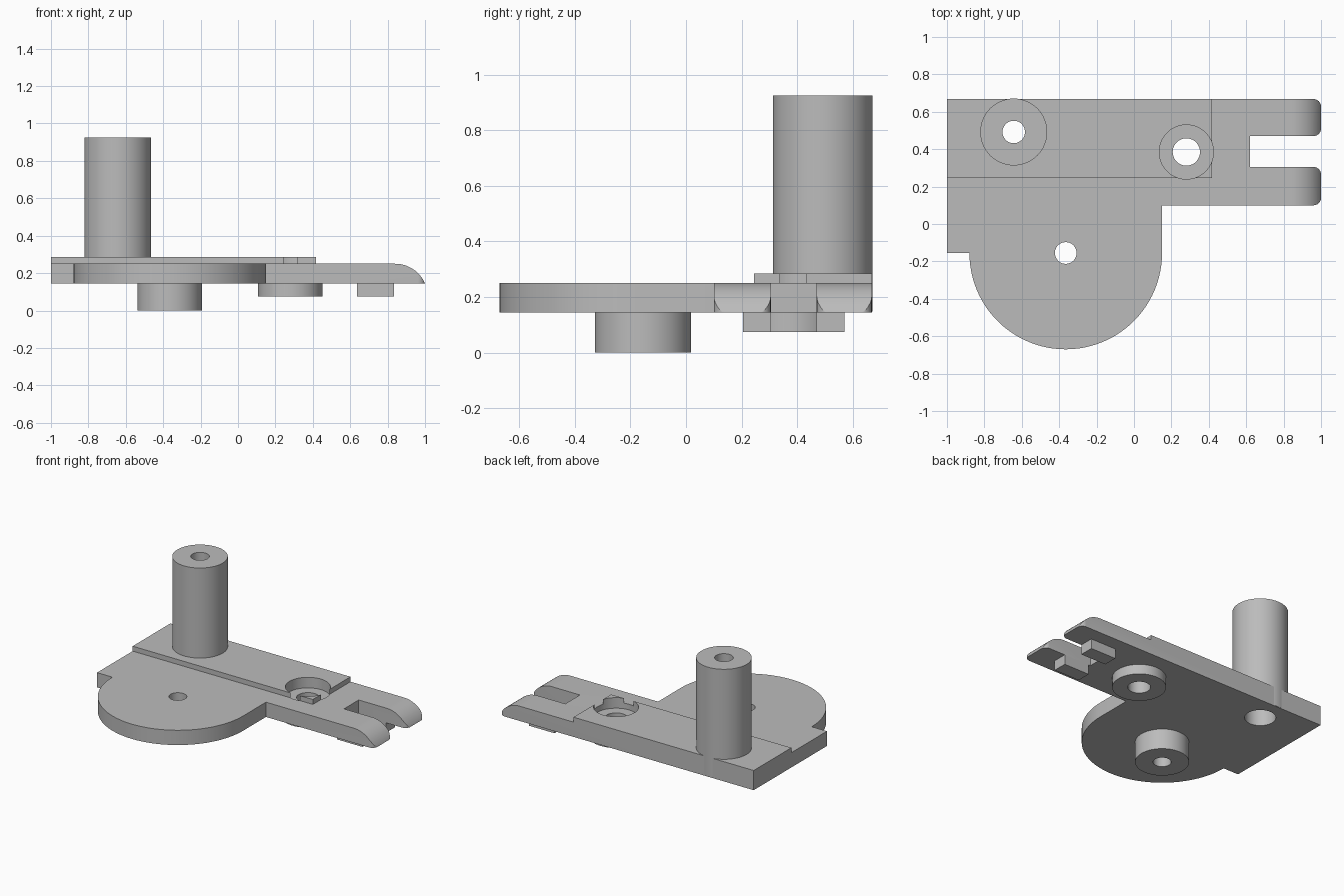
import bpy
import bmesh
from math import pi, sin, cos, radians

cube = bpy.data.objects.get("Cube")
if cube:
    bpy.data.objects.remove(cube, do_unlink=True)

grey = bpy.data.materials.new("plain grey")
grey.use_nodes = True
grey.diffuse_color = (0.5, 0.5, 0.5, 1)
grey.node_tree.nodes["Principled BSDF"].inputs["Base Color"].default_value = (0.5, 0.5, 0.5, 1)


def arc(cx, cy, r, start, end, steps):
    """Points along a circular arc, angles in degrees."""
    angles = [radians(start + (end - start) * i / steps) for i in range(steps + 1)]
    return [(cx + r * cos(a), cy + r * sin(a)) for a in angles]


def extrude(name, points, lo, hi, axis="z"):
    """Extrude a closed outline along z, or an xz outline along y."""
    bm = bmesh.new()
    place = (lambda u, v: (u, v, lo)) if axis == "z" else (lambda u, v: (u, lo, v))
    shift = (0, 0, hi - lo) if axis == "z" else (0, hi - lo, 0)
    face = bm.faces.new([bm.verts.new(place(u, v)) for u, v in points])
    grown = bmesh.ops.extrude_face_region(bm, geom=[face])["geom"]
    top = [g for g in grown if isinstance(g, bmesh.types.BMVert)]
    bmesh.ops.translate(bm, verts=top, vec=shift)
    bmesh.ops.recalc_face_normals(bm, faces=bm.faces)
    mesh = bpy.data.meshes.new(name)
    bm.to_mesh(mesh)
    bm.free()
    mesh.materials.append(grey)
    obj = bpy.data.objects.new(name, mesh)
    bpy.context.collection.objects.link(obj)
    return obj


def cylinder(name, centre, r, lo, hi, steps=64):
    return extrude(name, arc(*centre, r, 0, 360, steps)[:-1], lo, hi)


def box(name, x0, x1, y0, y1, lo, hi):
    return extrude(name, [(x0, y0), (x1, y0), (x1, y1), (x0, y1)], lo, hi)


def finish(obj, cutters=()):
    """Cut the holes, bake the result and smooth the round walls."""
    for cutter in cutters:
        mod = obj.modifiers.new(cutter.name, "BOOLEAN")
        mod.operation = "DIFFERENCE"
        mod.solver = "EXACT"
        mod.object = cutter
    bpy.context.view_layer.update()
    graph = bpy.context.evaluated_depsgraph_get()
    mesh = bpy.data.meshes.new_from_object(obj.evaluated_get(graph))
    obj.modifiers.clear()
    obj.data = mesh
    mesh.shade_smooth()
    mesh.set_sharp_from_angle(angle=radians(30))


# Main levels and hole centres
BOTTOM, TOP, PAD_TOP, POST_TOP = 0.145, 0.25, 0.285, 0.925
BACK = 0.668
pivot = (-0.365, -0.155)
post_at = (-0.643, 0.492)
screw_at = (0.28, 0.385)

# Cutters
pivot_hole = cylinder("pivot_hole_cutter", pivot, 0.058, -0.1, 1)
screw_hole = cylinder("screw_hole_cutter", screw_at, 0.073, -0.1, 1)
screw_recess = cylinder("screw_recess_cutter", screw_at, 0.145, 0.21, 1)
post_hole = cylinder("post_hole_cutter", post_at, 0.06, -0.1, 1.2)
post_bore = cylinder("post_bore_cutter", post_at, 0.1, -0.1, 0.6)
tip_radius = 0.174
tip_curve = arc(0.84, TOP - tip_radius, tip_radius, 90, 23.3, 14)
tip_round = extrude("tip_round_cutter", tip_curve + [(1.1, BOTTOM), (1.1, 0.4), (0.84, 0.4)],
                    -0.1, 0.9, "y")
cutters = [pivot_hole, screw_hole, screw_recess, post_hole, post_bore, tip_round]

# Base plate: half disc in front, forked arm on the side
def prong_end(y0, y1, r=0.04):
    return arc(1 - r, y0 + r, r, -90, 0, 6) + arc(1 - r, y1 - r, r, 0, 90, 6)

outline = [(-1, BACK), (-1, pivot[1])]
outline += arc(*pivot, 0.515, 180, 360, 48)
outline += [(0.15, 0.1)]
outline += prong_end(0.1, 0.305)
outline += [(0.62, 0.305), (0.62, 0.47)]
outline += prong_end(0.47, BACK)
plate = extrude("base_plate", outline, BOTTOM, TOP)
finish(plate, cutters)

# Raised pad along the back
pad = box("raised_pad", -1, 0.417, 0.245, BACK, TOP, PAD_TOP)
finish(pad, [screw_recess, post_bore])

# Tall hollow post
post = cylinder("tall_post", post_at, 0.179, BOTTOM + 0.002, POST_TOP)
finish(post, [post_hole, post_bore])

# Bosses under the plate
pivot_boss = cylinder("pivot_boss", pivot, 0.173, 0, BOTTOM)
finish(pivot_boss, [pivot_hole])
screw_boss = cylinder("screw_boss", screw_at, 0.173, 0.075, BOTTOM)
finish(screw_boss, [screw_hole])

# Small tabs under both prongs, beside the slot
for name, y0 in (("front_tab", 0.205), ("rear_tab", 0.47)):
    finish(box(name, 0.635, 0.835, y0, y0 + 0.1, 0.075, BOTTOM))

for cutter in cutters:
    bpy.data.objects.remove(cutter, do_unlink=True)
